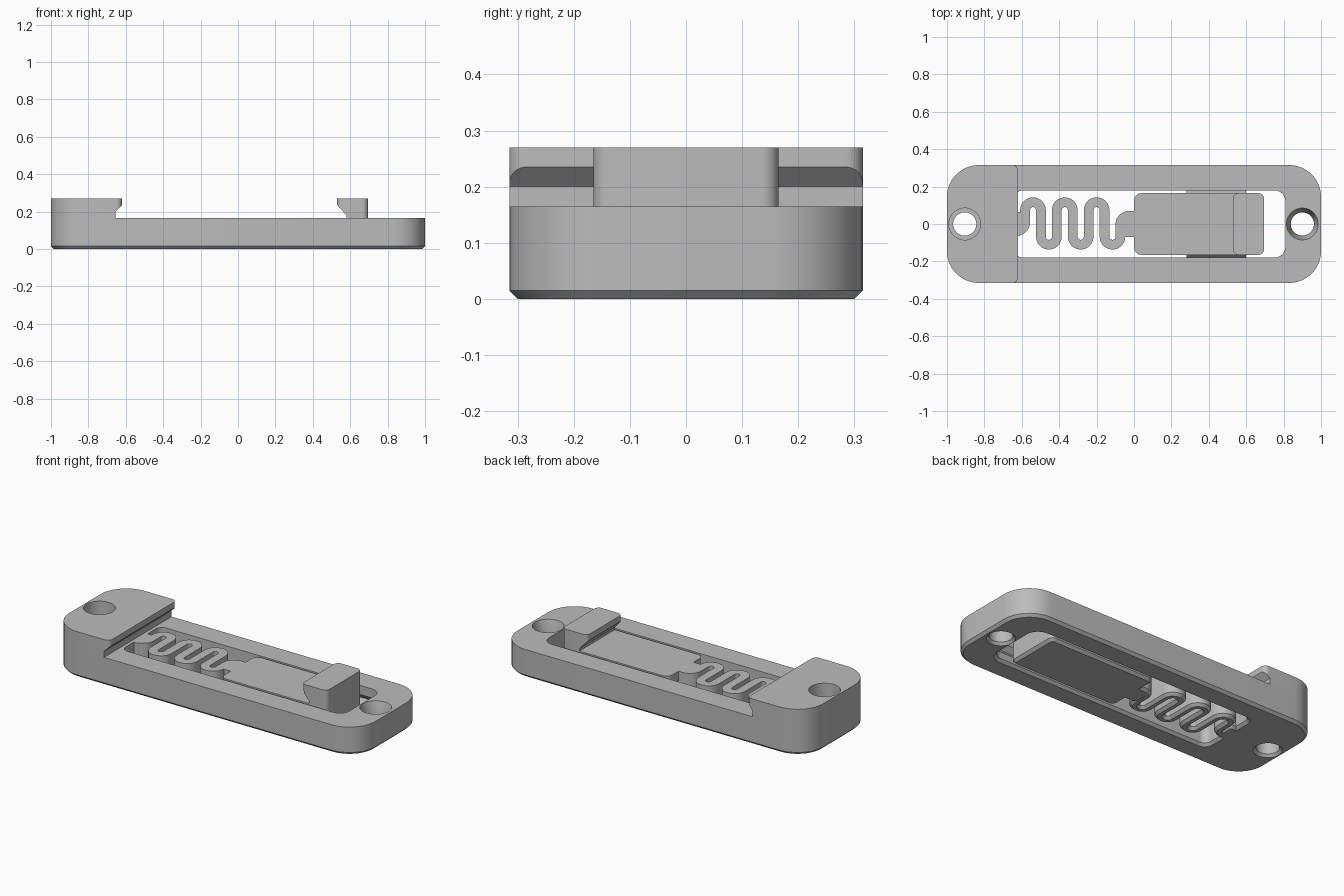
import bpy, bmesh, math

cube = bpy.data.objects.get("Cube")
if cube:
    bpy.data.objects.remove(cube, do_unlink=True)

grey = bpy.data.materials.new("plain_grey")
grey.use_nodes = True
grey.diffuse_color = (0.5, 0.5, 0.5, 1)
grey.node_tree.nodes["Principled BSDF"].inputs["Base Color"].default_value = (0.5, 0.5, 0.5, 1)

TOP, HEAD, CH = 0.165, 0.27, 0.015   # deck height, head height, chamfer
HALF = 0.315


def ring(x0, x1, hy, z, r_left, r_right, cy=0, inset=0):
    """Rounded rectangle at height z with its own radius at each end."""
    x0, x1, hy = x0 + inset, x1 - inset, hy - inset
    pts = []
    for i, (sx, sy) in enumerate([(1, 1), (-1, 1), (-1, -1), (1, -1)]):
        r = max((r_right if sx > 0 else r_left) - inset, 0.001)
        cx = x1 - r if sx > 0 else x0 + r
        for k in range(13):
            a = math.pi / 2 * (i + k / 12)
            pts.append((cx + r * math.cos(a), cy + sy * (hy - r) + r * math.sin(a), z))
    return pts


def circle(cx, r, z):
    return [(cx + r * math.cos(a), r * math.sin(a), z)
            for a in (math.tau * i / 48 for i in range(48))]


def loft(name, rings):
    """Skin equal-sized loops and cap both ends."""
    bm = bmesh.new()
    loops = [[bm.verts.new(p) for p in ring_pts] for ring_pts in rings]
    n = len(loops[0])
    for a, b in zip(loops, loops[1:]):
        for i in range(n):
            j = (i + 1) % n
            bm.faces.new((a[i], a[j], b[j], b[i]))
    bm.faces.new(loops[0][::-1])
    bm.faces.new(loops[-1])
    bmesh.ops.recalc_face_normals(bm, faces=bm.faces)
    mesh = bpy.data.meshes.new(name)
    bm.to_mesh(mesh)
    bm.free()
    mesh.materials.append(grey)
    obj = bpy.data.objects.new(name, mesh)
    bpy.context.collection.objects.link(obj)
    return obj


def slab(name, x0, x1, hy, r_left, r_right, cy=0):
    """Deck-height plate with a chamfered lower rim."""
    return loft(name, [ring(x0, x1, hy, z, r_left, r_right, cy, c)
                       for z, c in ((0, CH), (CH, 0), (TOP, 0))])


def cut(obj, *cutters):
    for c in cutters:
        m = obj.modifiers.new("cut", 'BOOLEAN')
        m.operation, m.solver, m.object = 'DIFFERENCE', 'EXACT', c
    dg = bpy.context.evaluated_depsgraph_get()
    mesh = bpy.data.meshes.new_from_object(obj.evaluated_get(dg))
    obj.modifiers.clear()
    obj.data = mesh


def side_profile(name, pts):
    return loft(name, [[(x, y, z) for x, z in pts] for y in (-0.5, 0.5)])


def rail(name, x0, x1, inner, tip, h):
    """Ridge with a pointed edge on both sides, running along x."""
    mid = TOP / 2
    pts = [(-inner, mid - h), (inner, mid - h), (tip, mid),
           (inner, mid + h), (-inner, mid + h), (-tip, mid)]
    return loft(name, [[(x, y, z) for y, z in pts] for x in (x0, x1)])


# Cutters
slot = loft("slot_cutter", [ring(-0.635, 0.81, 0.18, z, 0.04, 0.06, 0, -c)
                            for z, c in ((-0.01, CH + 0.01), (CH, 0), (0.4, 0))])
groove = rail("groove_cutter", 0.25, 0.78, 0.175, 0.205, 0.035)
bore = loft("bore_cutter", [circle(-0.905, r, z) for r, z in
            ((0.085, -0.01), (0.062, CH), (0.062, 0.1), (0.085, 0.1001), (0.085, 0.4))])
sink = loft("sink_cutter", [circle(0.9, r, z) for r, z in
            ((0.085, -0.01), (0.062, CH), (0.062, 0.08), (0.085, TOP), (0.086, 0.17))])
head_notch = side_profile("head_notch_cutter", [
    (-0.655, 0.1), (-0.4, 0.1), (-0.4, 0.235), (-0.62, 0.235), (-0.655, 0.2)])
latch_notch = side_profile("latch_notch_cutter", [
    (0.58, 0.1), (0.4, 0.1), (0.4, 0.235), (0.53, 0.235), (0.58, 0.18)])

# Frame and raised head with an undercut lip
frame = slab("frame", -1, 1, HALF, 0.17, 0.17)
cut(frame, slot, groove, bore, sink)
head = loft("head_block", [ring(-1, -0.62, HALF, z, 0.17, 0.03) for z in (TOP, HEAD)])
cut(head, bore, head_notch)

# Slider with side tongues and a hooked latch
slab("slider", 0, 0.695, 0.165, 0.04, 0.03)
rail("slider_tongue", 0.28, 0.6, 0.16, 0.19, 0.04)
latch = loft("latch", [ring(0.53, 0.695, 0.165, z, 0.03, 0.03) for z in (TOP, HEAD)])
cut(latch, latch_notch)
slab("slider_neck", -0.07, 0.05, 0.07, 0.04, 0.01)
slab("spring_anchor", -0.67, -0.6, 0.065, 0.01, 0.02)

# Meandering spring: a ribbon swept along a path of straight legs and arcs
R, W, FIRST, PITCH = 0.0425, 0.026, -0.54, 0.085
path = [(-0.66, -0.035)]


def arc(cx, cy, a0, a1):
    steps = max(8, int(abs(a1 - a0) / 12))
    for k in range(steps + 1):
        a = math.radians(a0 + (a1 - a0) * k / steps)
        path.append((cx + R * math.cos(a), cy + R * math.sin(a)))


arc(FIRST - 2 * R, -0.035 + R, -90, 0)
for i in range(6):
    if i % 2 == 0:
        arc(FIRST + i * PITCH, 0.074, 180, 0)
    else:
        arc(FIRST + i * PITCH, -0.068, 180, 360)
arc(FIRST + 5 * PITCH + 2 * R, 0.0, 180, 90)
path.append((0.03, R))

sections = []
for i, (x, y) in enumerate(path):
    (ax, ay), (bx, by) = path[max(i - 1, 0)], path[min(i + 1, len(path) - 1)]
    d = math.hypot(bx - ax, by - ay)
    nx, ny = (ay - by) / d, (bx - ax) / d
    sections.append([(x + nx * o, y + ny * o, z) for o, z in (
        (W, TOP), (W, CH), (W - CH, 0), (CH - W, 0), (-W, CH), (-W, TOP))])
loft("spring", sections)

# Remove cutters and smooth the rounded walls
for c in (slot, groove, bore, sink, head_notch, latch_notch):
    bpy.data.objects.remove(c, do_unlink=True)
parts = [o for o in bpy.context.collection.objects if o.type == 'MESH']
for o in bpy.context.selected_objects:
    o.select_set(False)
for o in parts:
    o.select_set(True)
bpy.context.view_layer.objects.active = frame
bpy.ops.object.shade_smooth_by_angle(angle=math.radians(25))
